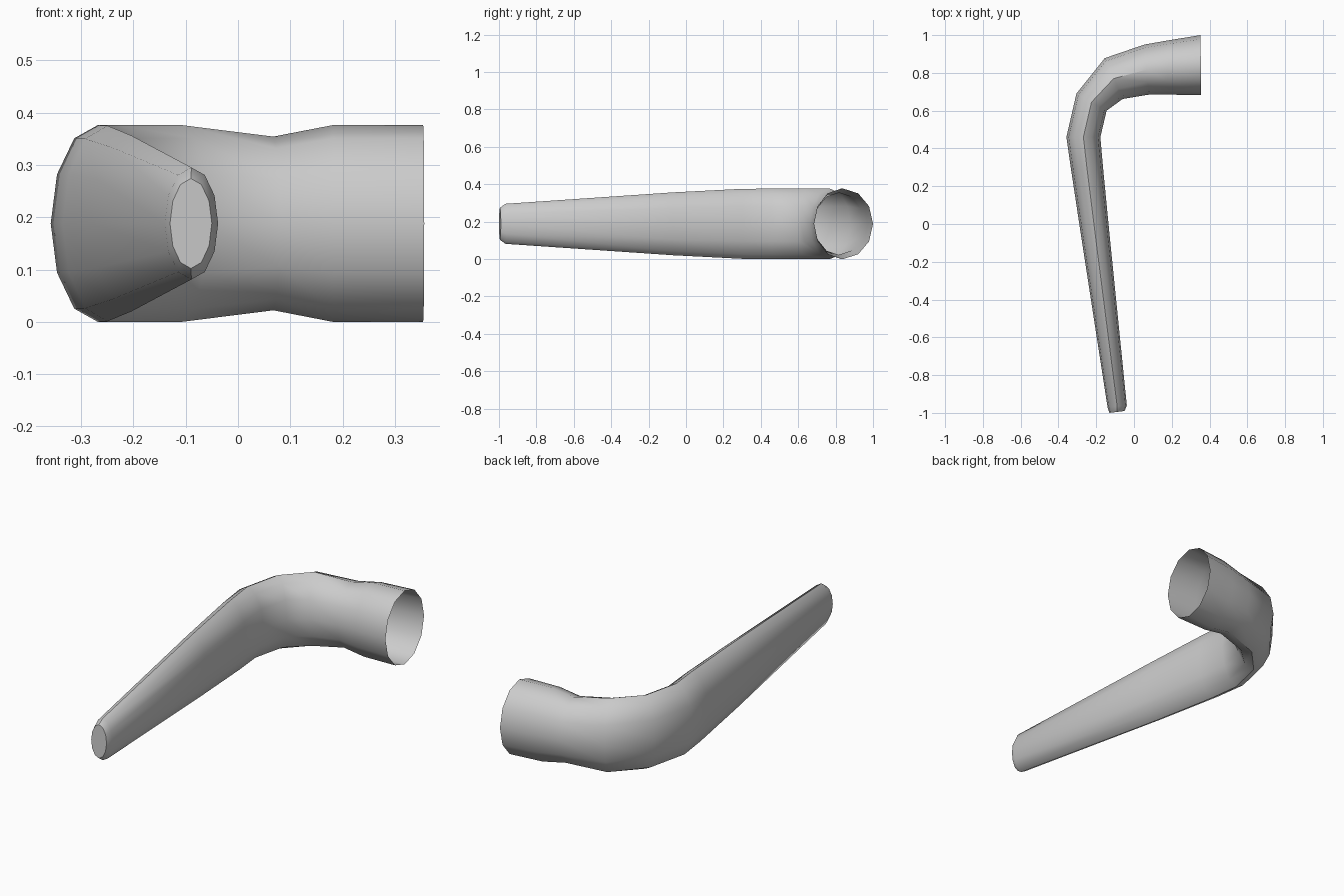
import bpy, bmesh, math
from mathutils import Vector

if "Cube" in bpy.data.objects:
    bpy.data.objects.remove(bpy.data.objects["Cube"])

SIDES = 12
MID_Z = 0.188

# Each section: outer edge x, y; inner edge x, y; half height
SECTIONS = [
    (-0.130, -1.000, -0.050, -0.990, 0.086),
    (-0.140, -0.970, -0.038, -0.960, 0.107),
    (-0.279, -0.070, -0.128, -0.070, 0.168),
    (-0.335, 0.300, -0.164, 0.300, 0.187),
    (-0.358, 0.460, -0.178, 0.460, 0.188),
    (-0.305, 0.690, -0.145, 0.600, 0.188),
    (-0.155, 0.878, -0.060, 0.662, 0.188),
    (0.055, 0.950, 0.080, 0.685, 0.166),
    (0.180, 0.972, 0.182, 0.685, 0.188),
    (0.352, 1.000, 0.356, 0.682, 0.188),
]

bm = bmesh.new()
rings = []
for ox, oy, ix, iy, h in SECTIONS:
    outer, inner = Vector((ox, oy, MID_Z)), Vector((ix, iy, MID_Z))
    centre, side = (outer + inner) / 2, (outer - inner) / 2
    rings.append([bm.verts.new(centre + side * math.cos(a) + Vector((0, 0, h * math.sin(a))))
                  for a in (2 * math.pi * i / SIDES for i in range(SIDES))])

# Bent tube skin, capped at the narrow end and open at the wide end
for a, b in zip(rings, rings[1:]):
    for i in range(SIDES):
        j = (i + 1) % SIDES
        bm.faces.new((a[i], a[j], b[j], b[i]))
bm.faces.new(rings[0])
bmesh.ops.recalc_face_normals(bm, faces=bm.faces)

mesh = bpy.data.meshes.new("bent_tube")
bm.to_mesh(mesh)
bm.free()
tube = bpy.data.objects.new("bent_tube", mesh)
bpy.context.collection.objects.link(tube)

bpy.context.view_layer.objects.active = tube
tube.select_set(True)
bpy.ops.object.shade_smooth_by_angle(angle=math.radians(40))
